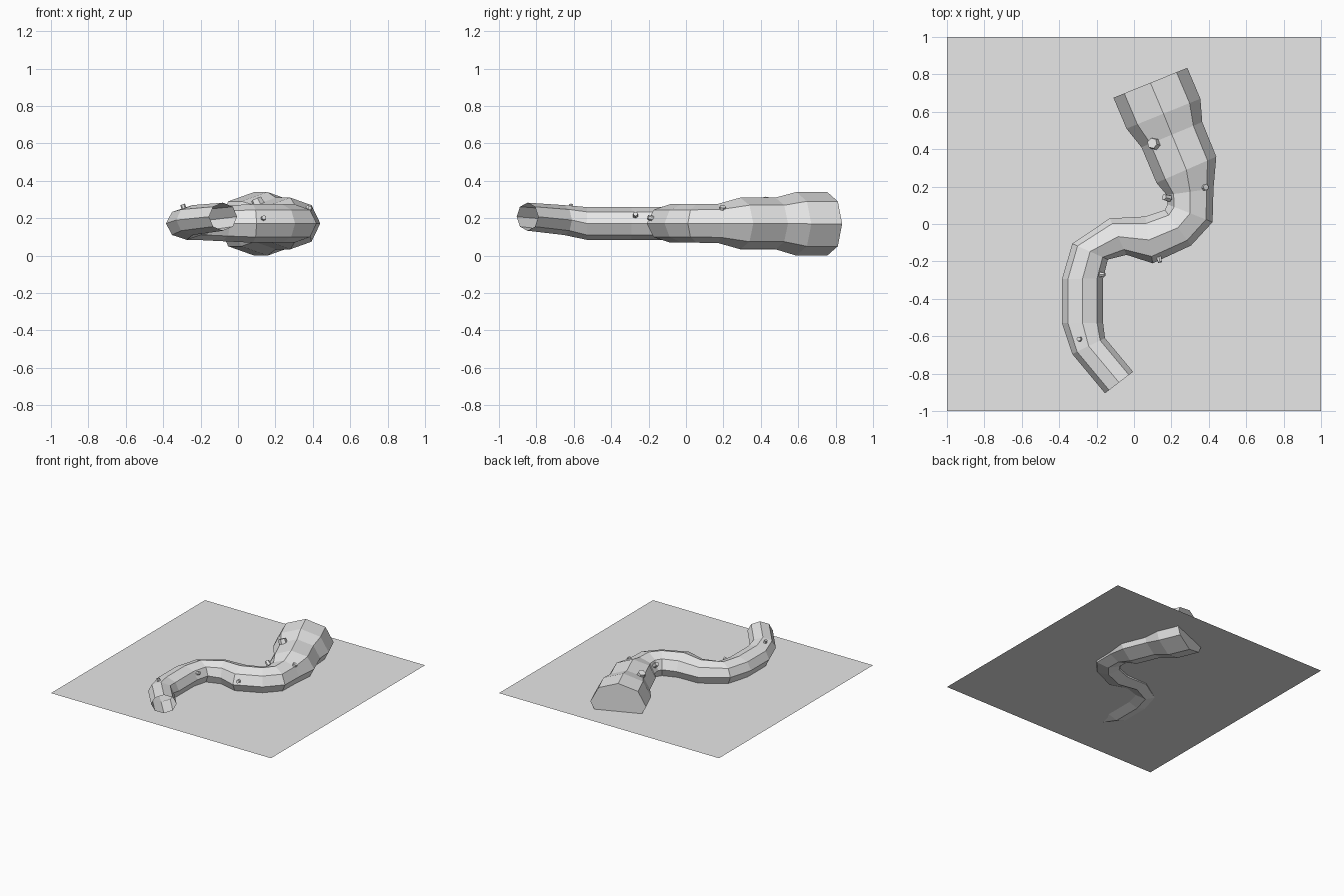
import bpy, bmesh, math
from mathutils import Vector

grey = bpy.data.materials.new("light grey")
grey.diffuse_color = (0.8, 0.8, 0.8, 1)


def add_object(name, bm):
    bmesh.ops.recalc_face_normals(bm, faces=bm.faces)
    mesh = bpy.data.meshes.new(name)
    bm.to_mesh(mesh)
    bm.free()
    mesh.materials.append(grey)
    obj = bpy.data.objects.new(name, mesh)
    bpy.context.collection.objects.link(obj)
    return obj


# ground sheet: the branch is partly sunk through it
bm = bmesh.new()
bmesh.ops.create_grid(bm, x_segments=1, y_segments=1, size=1)
for v in bm.verts:
    v.co.z = 0.11
add_object("ground_sheet", bm)

# branch rings: left x, y, right x, y, centre height, half height
RINGS = [
    (-0.11, 0.675, 0.285, 0.835, 0.17, 0.17),
    (-0.04, 0.51, 0.355, 0.67, 0.17, 0.17),
    (0.04, 0.41, 0.365, 0.545, 0.172, 0.138),
    (0.12, 0.22, 0.44, 0.36, 0.172, 0.138),
    (0.175, 0.155, 0.425, 0.19, 0.172, 0.105),
    (0.18, 0.105, 0.42, 0.01, 0.172, 0.103),
    (0.165, 0.075, 0.305, -0.115, 0.172, 0.103),
    (0.06, 0.04, 0.10, -0.21, 0.172, 0.103),
    (-0.13, 0.03, -0.04, -0.165, 0.172, 0.095),
    (-0.33, -0.105, -0.14, -0.19, 0.172, 0.0875),
    (-0.385, -0.295, -0.165, -0.29, 0.172, 0.0875),
    (-0.385, -0.53, -0.165, -0.53, 0.172, 0.0875),
    (-0.33, -0.695, -0.155, -0.61, 0.19, 0.08),
    (-0.155, -0.905, -0.005, -0.79, 0.208, 0.075),
]
SIDES = 8
bm = bmesh.new()
loops = []
for lx, ly, rx, ry, z, h in RINGS:
    centre = Vector(((lx + rx) / 2, (ly + ry) / 2, z))
    side = Vector(((rx - lx) / 2, (ry - ly) / 2, 0))
    loops.append([bm.verts.new(centre + side * math.cos(a) + Vector((0, 0, h * math.sin(a))))
                  for a in (i * math.tau / SIDES for i in range(SIDES))])
for a, b in zip(loops, loops[1:]):
    for i in range(SIDES):
        j = (i + 1) % SIDES
        bm.faces.new((a[i], a[j], b[j], b[i]))
bm.faces.new(loops[0])  # thick end is closed, thin end stays open
add_object("branch", bm)

# small twig stubs: position, outward direction, radius
STUBS = [
    ((0.105, 0.43, 0.285), (-0.4, 0.1, 0.9), 0.034),
    ((0.175, 0.14, 0.235), (-0.7, 0.2, 0.6), 0.02),
    ((0.375, 0.195, 0.245), (0.5, 0.1, 0.85), 0.02),
    ((0.135, -0.185, 0.20), (0.2, -0.95, 0.2), 0.015),
    ((-0.175, -0.27, 0.215), (0.9, 0, 0.4), 0.015),
    ((-0.29, -0.615, 0.255), (-0.3, 0, 0.95), 0.015),
]
for n, (pos, direction, radius) in enumerate(STUBS, 1):
    bm = bmesh.new()
    bmesh.ops.create_cone(bm, cap_ends=True, segments=6, radius1=radius,
                          radius2=radius * 0.85, depth=0.04)
    stub = add_object(f"twig_stub_{n}", bm)
    stub.location = pos
    stub.rotation_euler = Vector(direction).to_track_quat("Z", "Y").to_euler()

# a tiny buried root tip keeps the lowest point on z = 0
